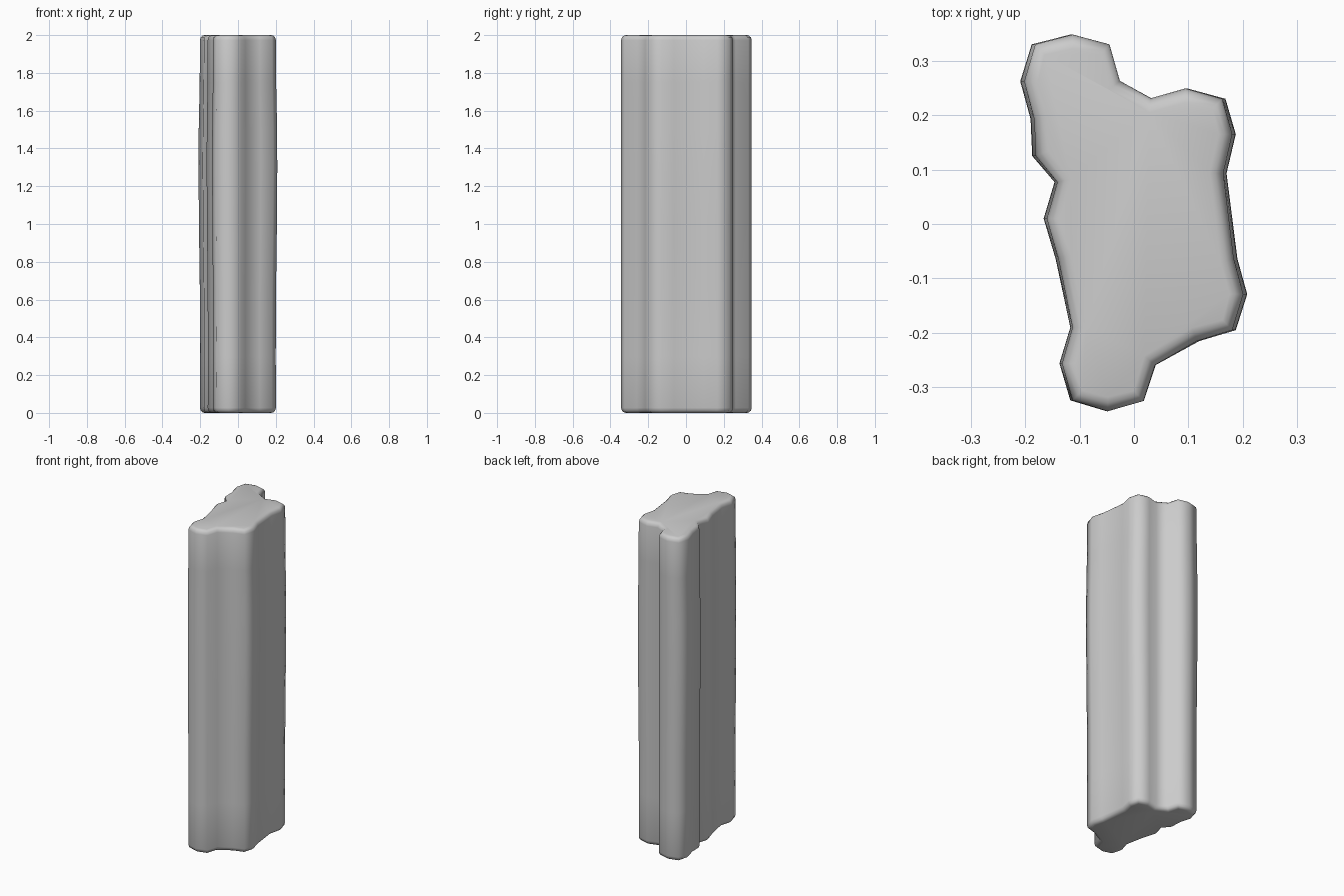
import bpy, bmesh
from mathutils import Vector

if "Cube" in bpy.data.objects:
    bpy.data.objects.remove(bpy.data.objects["Cube"])

# Cross-section of the slab, seen from above (maximum girth)
PROFILE = [(-0.117, 0.348), (-0.188, 0.33), (-0.209, 0.262), (-0.190, 0.193),
           (-0.187, 0.125), (-0.146, 0.077), (-0.166, 0.01), (-0.144, -0.064),
           (-0.117, -0.19), (-0.137, -0.256), (-0.117, -0.324), (-0.05, -0.344),
           (0.018, -0.325), (0.04, -0.259), (0.12, -0.215), (0.187, -0.195),
           (0.208, -0.129), (0.19, -0.064), (0.17, 0.093), (0.187, 0.165),
           (0.168, 0.23), (0.098, 0.249), (0.032, 0.231), (-0.027, 0.263),
           (-0.047, 0.33)]

# Height, inward offset, width scale: rounded ends and a slight bulge
LEVELS = [(0.0, 0.026, 0.965), (0.003, 0.015, 0.965), (0.011, 0.005, 0.965),
          (0.027, 0.0, 0.965), (0.3, 0.0, 0.96), (0.65, 0.0, 0.967),
          (1.0, 0.0, 0.99), (1.3, 0.0, 1.0), (1.5, 0.0, 0.995),
          (1.75, 0.0, 0.97), (1.973, 0.0, 0.965), (1.989, 0.005, 0.965),
          (1.997, 0.015, 0.965), (2.0, 0.026, 0.965)]


def inset_profile(points, amount):
    """Offset a counter-clockwise outline inward."""
    pts = [Vector(p) for p in points]
    out = []
    for i, p in enumerate(pts):
        a = (p - pts[i - 1]).normalized()
        b = (pts[(i + 1) % len(pts)] - p).normalized()
        n = Vector((-a.y - b.y, a.x + b.x)).normalized()
        out.append(p + n * amount)
    return out


# Slab: loft the outline through all levels and cap both ends
bm = bmesh.new()
rings = []
for z, inset, width in LEVELS:
    rings.append([bm.verts.new((p.x * width, p.y, z))
                  for p in inset_profile(PROFILE, inset)])
count = len(PROFILE)
for low, high in zip(rings, rings[1:]):
    for i in range(count):
        j = (i + 1) % count
        bm.faces.new((low[i], low[j], high[j], high[i]))
bm.faces.new(rings[-1])
bm.faces.new(rings[0][::-1])
bmesh.ops.recalc_face_normals(bm, faces=bm.faces)
for f in bm.faces:
    f.smooth = True

mesh = bpy.data.meshes.new("rock_slab")
bm.to_mesh(mesh)
bm.free()
slab = bpy.data.objects.new("rock_slab", mesh)
bpy.context.collection.objects.link(slab)
